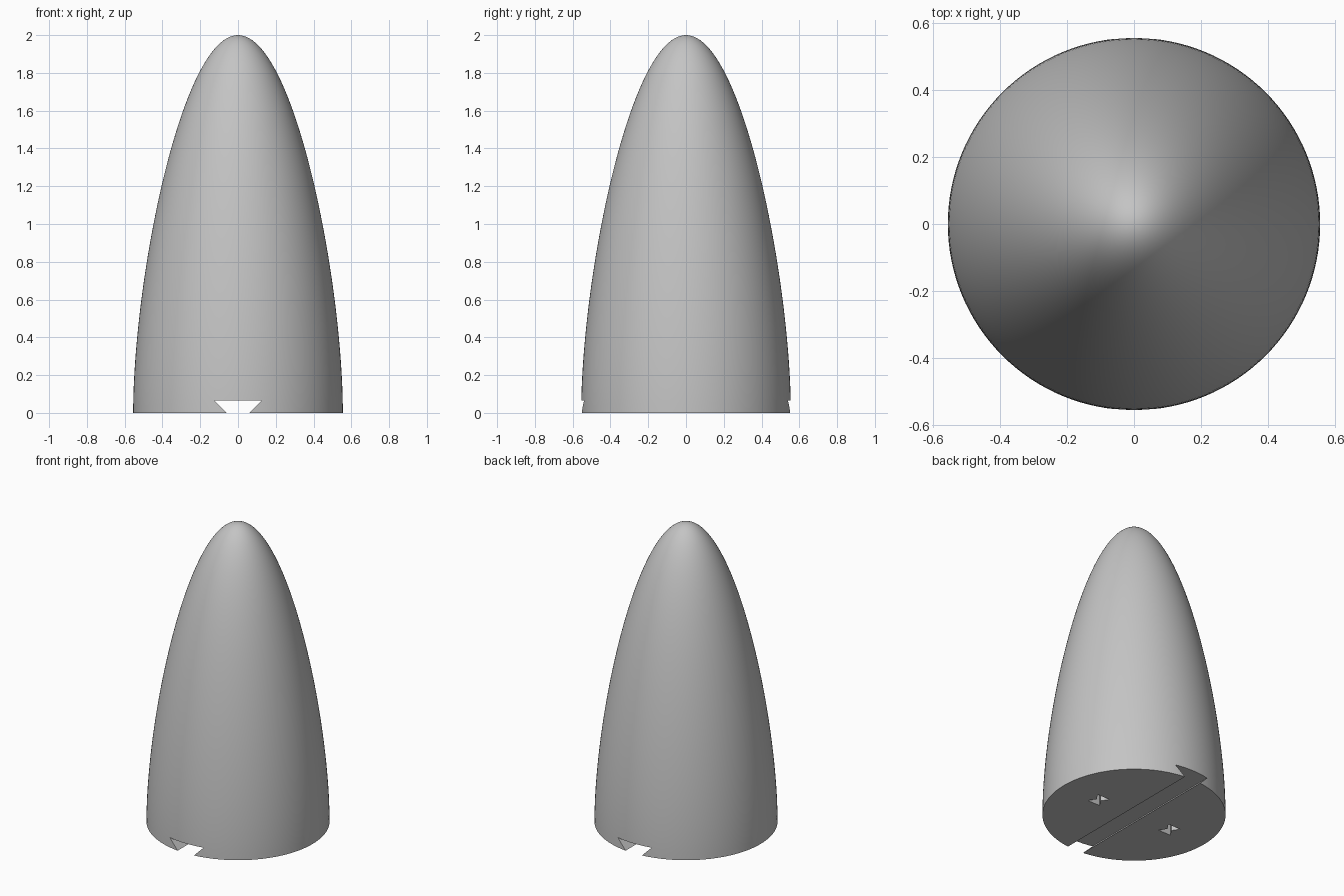
import bpy, bmesh, math
from mathutils import Vector
from mathutils.geometry import interpolate_bezier

if "Cube" in bpy.data.objects:
    bpy.data.objects.remove(bpy.data.objects["Cube"])

grey = bpy.data.materials.new("plain grey")
grey.diffuse_color = (0.55, 0.55, 0.55, 1)
grey.use_nodes = True
grey.node_tree.nodes["Principled BSDF"].inputs["Base Color"].default_value = grey.diffuse_color


def make_object(name, bm):
    bmesh.ops.recalc_face_normals(bm, faces=bm.faces)
    mesh = bpy.data.meshes.new(name)
    bm.to_mesh(mesh)
    bm.free()
    ob = bpy.data.objects.new(name, mesh)
    bpy.context.collection.objects.link(ob)
    mesh.materials.append(grey)
    return ob


def prism(name, points, depth):
    """Extrude a flat outline along the vector depth."""
    bm = bmesh.new()
    face = bm.faces.new([bm.verts.new(p) for p in points])
    ext = bmesh.ops.extrude_face_region(bm, geom=[face])
    moved = [g for g in ext["geom"] if isinstance(g, bmesh.types.BMVert)]
    bmesh.ops.translate(bm, verts=moved, vec=depth)
    return make_object(name, bm)


# Body: rounded nose profile spun round the vertical axis
curve = interpolate_bezier(Vector((0.555, 0, 0)), Vector((0.555, 0, 0.7)),
                           Vector((0.3, 0, 2)), Vector((0, 0, 2)), 49)
bm = bmesh.new()
verts = [bm.verts.new(p) for p in [Vector((0, 0, 0))] + list(curve)]
edges = [bm.edges.new(pair) for pair in zip(verts, verts[1:])]
bmesh.ops.spin(bm, geom=verts + edges, cent=(0, 0, 0), axis=(0, 0, 1),
               angle=math.tau, steps=128, use_duplicate=False)
bmesh.ops.remove_doubles(bm, verts=bm.verts, dist=1e-5)
# Single flat base instead of a triangle fan
bmesh.ops.dissolve_verts(bm, verts=[v for v in bm.verts
                                    if v.co.length < 1e-4])
body = make_object("nose_body", bm)

# Dovetail slot running front to back through the base
slope = (0.125 - 0.06) / 0.065
low = 0.06 - 0.05 * slope
cutters = [prism("slot_cutter",
                 [(-low, -1, -0.05), (low, -1, -0.05),
                  (0.125, -1, 0.065), (-0.125, -1, 0.065)], (0, 2, 0))]

# Bow-tie sockets in the base, one on each side of the slot
w, h, waist = 0.047, 0.047, 0.015
for side in (-1, 1):
    outline = [(-w, -h), (w, -h), (waist, 0), (w, h), (-w, h), (-waist, 0)]
    cutters.append(prism("socket_cutter",
                         [(side * 0.28 + x, y, -0.05) for x, y in outline],
                         (0, 0, 0.12)))

for cutter in cutters:
    cutter.hide_render = True
    mod = body.modifiers.new("cut", 'BOOLEAN')
    mod.object = cutter
    mod.solver = 'EXACT'

# Bake the cuts, then smooth while keeping the cut edges sharp
bpy.context.view_layer.objects.active = body
body.select_set(True)
for mod in list(body.modifiers):
    bpy.ops.object.modifier_apply(modifier=mod.name)
for cutter in cutters:
    bpy.data.objects.remove(cutter)
bpy.ops.object.shade_smooth_by_angle(angle=math.radians(30))
